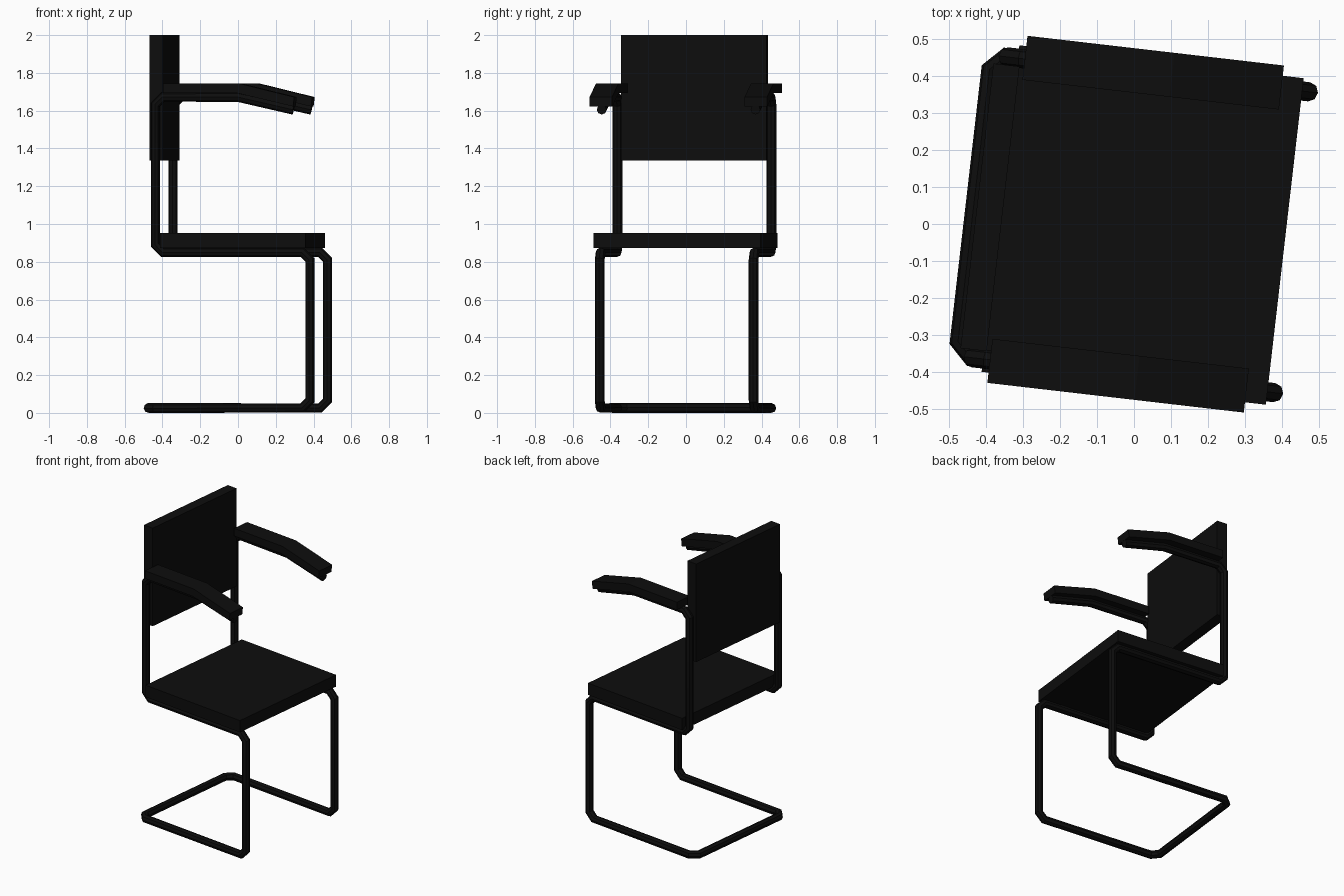
import bpy, bmesh, math
from mathutils import Vector, Matrix

if "Cube" in bpy.data.objects:
    bpy.data.objects.remove(bpy.data.objects["Cube"])

# The chair faces local +x and is turned slightly about z
TURN = Matrix.Rotation(math.radians(-6.6), 4, 'Z')
R = 0.026

black = bpy.data.materials.new("black")
black.diffuse_color = (0.004, 0.004, 0.004, 1)
black.use_nodes = True
black.node_tree.nodes["Principled BSDF"].inputs["Base Color"].default_value = black.diffuse_color


def finish(obj):
    obj.data.materials.append(black)
    obj.data.transform(TURN)
    return obj


def prism(name, profile, y0, y1):
    """Extrude an x-z profile between two y positions."""
    bm = bmesh.new()
    face = bm.faces.new([bm.verts.new((x, y0, z)) for x, z in profile])
    ext = bmesh.ops.extrude_face_region(bm, geom=[face])
    verts = [g for g in ext["geom"] if isinstance(g, bmesh.types.BMVert)]
    bmesh.ops.translate(bm, verts=verts, vec=(0, y1 - y0, 0))
    bmesh.ops.recalc_face_normals(bm, faces=bm.faces)
    mesh = bpy.data.meshes.new(name)
    bm.to_mesh(mesh)
    bm.free()
    obj = bpy.data.objects.new(name, mesh)
    bpy.context.collection.objects.link(obj)
    return finish(obj)


def box(name, x0, x1, y0, y1, z0, z1):
    return prism(name, [(x0, z0), (x1, z0), (x1, z1), (x0, z1)], y0, y1)


def chamfer(points, cut):
    """Replace each sharp right-angle corner with a short diagonal."""
    out = [points[0]]
    for a, p, b in zip(points, points[1:], points[2:]):
        da, db = (a - p).normalized(), (b - p).normalized()
        if da.dot(db) < -0.5:
            out.append(p)
        else:
            out += [p + da * cut, p + db * cut]
    return out + [points[-1]]


# Tubular frame: one continuous bent pipe from arm tip to arm tip
side = [(0.343, 0.41, 1.605), (0.05, 0.41, 1.672), (-0.393, 0.41, 1.672),
        (-0.393, 0.41, 0.85), (0.43, 0.41, 0.85), (0.43, 0.41, R),
        (-0.435, 0.41, R)]
path = [Vector(p) for p in side]
path += [Vector((p.x, -p.y, p.z)) for p in reversed(path)]
path = chamfer(path, 0.04)
curve = bpy.data.curves.new("tube_frame", 'CURVE')
curve.dimensions = '3D'
curve.bevel_depth = R
curve.bevel_resolution = 2
curve.use_fill_caps = True
spline = curve.splines.new('POLY')
spline.points.add(len(path) - 1)
for pt, co in zip(spline.points, path):
    pt.co = (*co, 1)
frame = bpy.data.objects.new("tube_frame", curve)
bpy.context.collection.objects.link(frame)
bpy.context.view_layer.objects.active = frame
frame.select_set(True)
bpy.ops.object.convert(target='MESH')
frame = bpy.context.object
finish(frame)
bpy.ops.object.shade_smooth_by_angle(angle=math.radians(35))

# Seat and backrest panels
box("seat", -0.364, 0.411, -0.445, 0.445, 0.873, 0.953)
box("backrest", -0.428, -0.357, -0.388, 0.388, 1.335, 2.0)

# Armrest pads, bent down toward the front
pad = [(-0.345, 1.693), (0.05, 1.693), (0.348, 1.622),
       (0.354, 1.672), (0.056, 1.745), (-0.345, 1.745)]
for label, s in (("left", 1), ("right", -1)):
    prism(label + "_armrest", pad, s * 0.353, s * 0.473)
